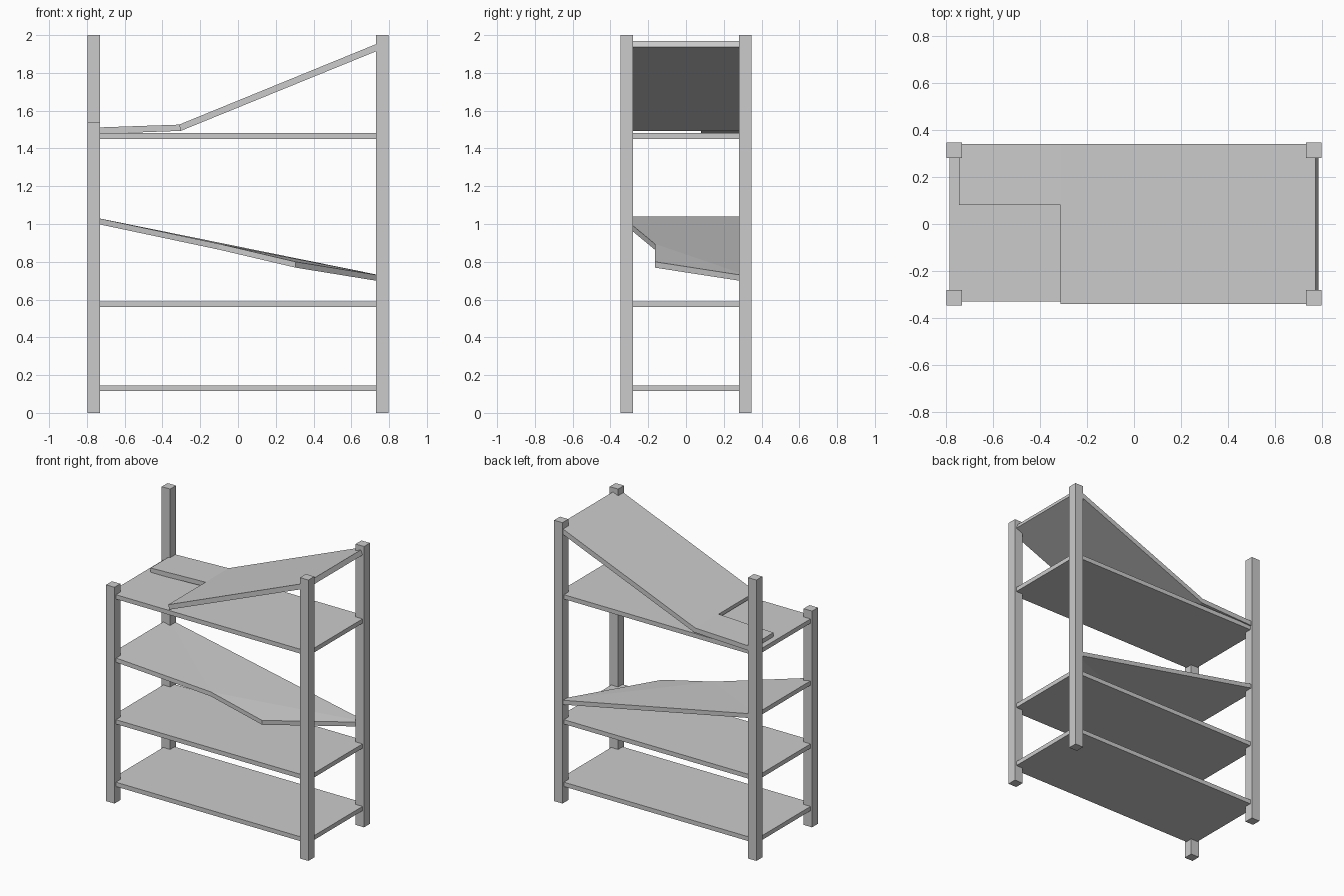
import bpy, bmesh

if "Cube" in bpy.data.objects:
    bpy.data.objects.remove(bpy.data.objects["Cube"])


def make_object(name, verts, faces):
    mesh = bpy.data.meshes.new(name)
    mesh.from_pydata(verts, [], faces)
    bm = bmesh.new()
    bm.from_mesh(mesh)
    bmesh.ops.recalc_face_normals(bm, faces=bm.faces)
    bm.to_mesh(mesh)
    bm.free()
    obj = bpy.data.objects.new(name, mesh)
    bpy.context.collection.objects.link(obj)
    return obj


def box(name, x0, x1, y0, y1, z0, z1):
    verts = [(x, y, z) for x in (x0, x1) for y in (y0, y1) for z in (z0, z1)]
    faces = [(0, 1, 3, 2), (4, 6, 7, 5), (0, 4, 5, 1), (2, 3, 7, 6), (0, 2, 6, 4), (1, 5, 7, 3)]
    return make_object(name, verts, faces)


def sheet(name, top, bottom, tops):
    # Closed sheet: outline points above and below, joined by a rim
    n = len(top)
    faces = list(tops) + [tuple(i + n for i in reversed(f)) for f in tops]
    faces += [(i, (i + 1) % n, (i + 1) % n + n, i + n) for i in range(n)]
    return make_object(name, top + bottom, faces)


# Corner posts; the front left one is snapped short
W, D, P = 0.797, 0.346, 0.066
for side, sx in (("left", -1), ("right", 1)):
    for face, sy in (("front", -1), ("back", 1)):
        height = 1.54 if (sx, sy) == (-1, -1) else 2.0
        xs = sorted((sx * W, sx * (W - P)))
        ys = sorted((sy * D, sy * (D - P)))
        box(f"{face}_{side}_post", *xs, *ys, 0, height)

# Level shelves
for name, z in (("bottom", 0.115), ("lower", 0.56), ("upper", 1.45)):
    box(name + "_shelf", -0.785, 0.785, -0.33, 0.33, z, z + 0.031)

# Sagging shelf with its front right corner broken away
top = [(-0.785, -0.34, 1.04), (-0.10, -0.165, 0.895), (0.305, -0.165, 0.80),
       (0.785, 0.34, 0.722), (-0.785, 0.34, 1.04)]
sheet("sagging_shelf", top, [(x, y, z - 0.031) for x, y, z in top],
      [(0, 1, 4), (1, 3, 4), (1, 2, 3)])

# Collapsed top shelf: steep panel bent into a narrow broken tongue
Y0, Y1, YT = -0.34, 0.34, 0.08
# (x, z) of tongue tip, fold and high end, on upper and lower surface
upper = [(-0.745, 1.511), (-0.312, 1.526), (0.772, 1.969)]
lower = [(-0.744, 1.477), (-0.303, 1.493), (0.785, 1.936)]


def outline(profile):
    tip, fold, end = profile
    pts = [(tip, YT), (fold, YT), (fold, Y0), (end, Y0), (end, Y1), (fold, Y1), (tip, Y1)]
    return [(p[0], y, p[1]) for p, y in pts]


sheet("collapsed_top_shelf", outline(upper), outline(lower),
      [(0, 1, 5, 6), (1, 2, 3, 4, 5)])
